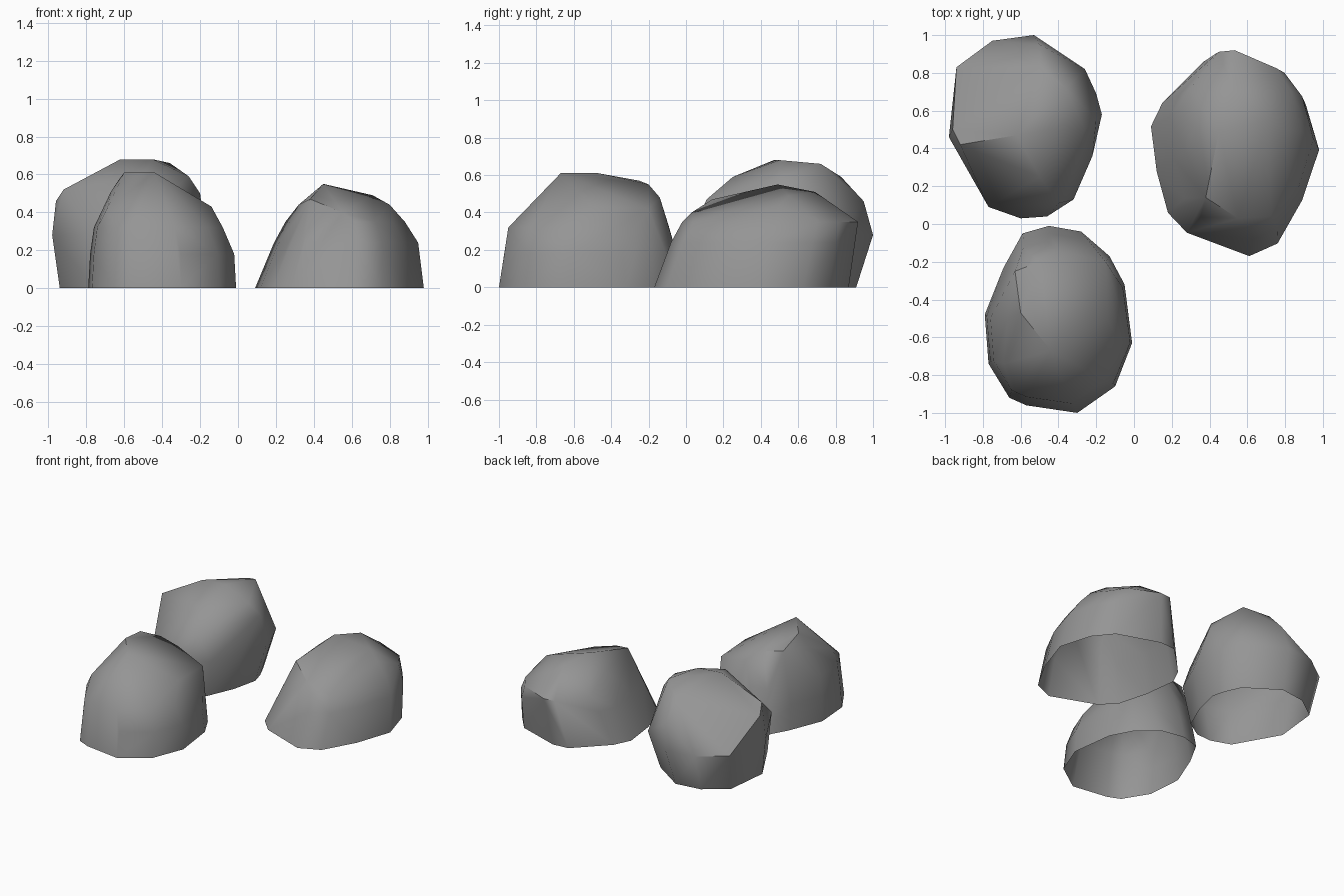
import bpy
import bmesh
from math import radians

default_cube = bpy.data.objects.get("Cube")
if default_cube:
    bpy.data.objects.remove(default_cube, do_unlink=True)


def make_material(name, grey):
    colour = (grey, grey, grey, 1)
    material = bpy.data.materials.new(name)
    material.use_nodes = True
    material.diffuse_color = colour
    shader = material.node_tree.nodes["Principled BSDF"]
    shader.inputs["Base Color"].default_value = colour
    shader.inputs["Roughness"].default_value = 0.9
    return material


stone = make_material("stone_grey", 0.3)


def normalise(outline):
    """Rescale an outline so that it fills the unit square."""
    xs, ys = zip(*outline)
    left, right, front, back = min(xs), max(xs), min(ys), max(ys)
    return [((x - left) / (right - left), (y - front) / (back - front))
            for x, y in outline]


def make_boulder(name, outline, levels, crown):
    """Wrap a faceted skin around the outline, repeated at each level of
    (height, left, right, front, back), and the corners of the crown.
    The underside stays open."""
    unit_outline = normalise(outline)
    bm = bmesh.new()
    for height, left, right, front, back in levels:
        for u, v in unit_outline:
            bm.verts.new((left + u * (right - left),
                          front + v * (back - front),
                          height))
    for corner in crown:
        bm.verts.new(corner)

    # Convex skin, without unused points
    bmesh.ops.convex_hull(bm, input=bm.verts[:])
    loose = [v for v in bm.verts if not v.link_faces]
    bmesh.ops.delete(bm, geom=loose, context="VERTS")
    bmesh.ops.recalc_face_normals(bm, faces=bm.faces[:])

    # Open underside
    underside = [f for f in bm.faces
                 if max(v.co.z for v in f.verts) < 0.001]
    bmesh.ops.delete(bm, geom=underside, context="FACES")

    mesh = bpy.data.meshes.new(name)
    bm.to_mesh(mesh)
    bm.free()
    mesh.materials.append(stone)
    boulder = bpy.data.objects.new(name, mesh)
    bpy.context.collection.objects.link(boulder)

    bpy.ops.object.select_all(action="DESELECT")
    boulder.select_set(True)
    bpy.context.view_layer.objects.active = boulder
    bpy.ops.object.shade_smooth_by_angle(angle=radians(50))


# Front boulder: steep sides and a blunt crown
make_boulder(
    "front_boulder",
    outline=[(-.59, -.05), (-.45, -.01), (-.28, -.04), (-.13, -.17),
             (-.05, -.32), (-.01, -.63), (-.1, -.86), (-.3, -1),
             (-.57, -.96), (-.66, -.92), (-.77, -.74), (-.79, -.48),
             (-.69, -.23)],
    levels=[(0, -.79, -.01, -1, -.01),
            (.18, -.78, -.02, -.97, -.05),
            (.32, -.76, -.08, -.95, -.09)],
    crown=[(-.6, -.47, .61), (-.44, -.67, .61), (-.63, -.25, .57),
           (-.5, -.2, .55), (-.4, -.14, .48), (-.15, -.2, .42),
           (-.14, -.5, .43), (-.67, -.5, .51), (-.69, -.74, .42)],
)

# Left boulder: low, with a single peak
make_boulder(
    "left_boulder",
    outline=[(.37, .91), (.49, .92), (.8, .81), (.91, .67), (.98, .42),
             (.89, .14), (.76, -.1), (.61, -.17), (.28, -.04), (.18, .07),
             (.12, .3), (.09, .55), (.15, .68)],
    levels=[(0, .09, .98, -.17, .87),
            (.24, .19, .95, -.08, .9),
            (.35, .25, .88, -.02, .92)],
    crown=[(.45, .49, .55), (.53, .69, .51), (.71, .55, .49),
           (.8, .5, .44), (.38, .14, .47), (.32, .5, .44),
           (.55, .03, .4)],
)

# Back boulder: tallest, bulging above its foot
make_boulder(
    "back_boulder",
    outline=[(-.53, 1), (-.26, .82), (-.2, .69), (-.17, .58), (-.22, .36),
             (-.32, .13), (-.46, .04), (-.6, .03), (-.77, .09),
             (-.87, .28), (-.98, .46), (-.94, .83), (-.75, .97)],
    levels=[(0, -.94, -.24, .07, .91),
            (.28, -.98, -.17, .03, 1)],
    crown=[(-.62, .47, .68), (-.45, .5, .68), (-.36, .72, .66),
           (-.92, .42, .52), (-.96, .5, .46), (-.5, .25, .59),
           (-.4, .11, .47), (-.26, .5, .59), (-.2, .55, .5),
           (-.5, .83, .59), (-.5, .95, .46)],
)
